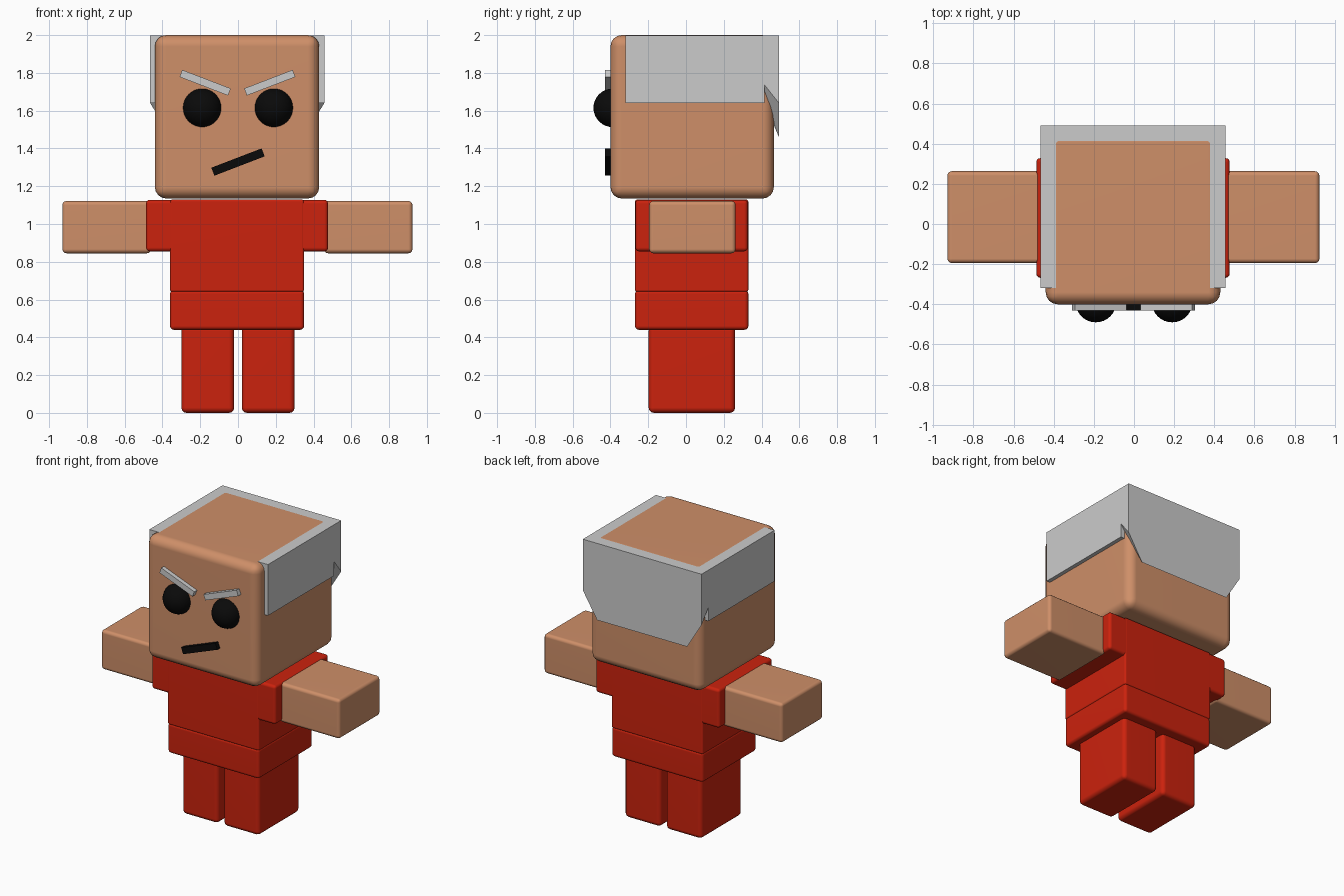
import bpy, bmesh, math

if "Cube" in bpy.data.objects:
    bpy.data.objects.remove(bpy.data.objects["Cube"])


def material(name, rgb):
    m = bpy.data.materials.new(name)
    m.diffuse_color = (*rgb, 1)
    m.use_nodes = True
    m.node_tree.nodes["Principled BSDF"].inputs["Base Color"].default_value = m.diffuse_color
    return m


SKIN = material("skin", (0.62, 0.275, 0.14))
RED = material("red cloth", (0.60, 0.016, 0.004))
GREY = material("grey hair", (0.60, 0.60, 0.60))
BLACK = material("black", (0.003, 0.003, 0.003))


def finish(bm, name, mat):
    bmesh.ops.recalc_face_normals(bm, faces=bm.faces)
    me = bpy.data.meshes.new(name)
    bm.to_mesh(me)
    bm.free()
    me.materials.append(mat)
    ob = bpy.data.objects.new(name, me)
    bpy.context.collection.objects.link(ob)
    return ob


def box(name, x, y, z, mat, bevel=0.0, segments=3):
    """Box from (min, max) ranges with optional rounded edges."""
    bm = bmesh.new()
    bmesh.ops.create_cube(bm, size=1)
    for v in bm.verts:
        v.co = [r[0] if c < 0 else r[1] for c, r in zip(v.co, (x, y, z))]
    if bevel:
        bmesh.ops.bevel(bm, geom=bm.edges[:], offset=bevel, segments=segments,
                        profile=0.5, affect='EDGES')
        for f in bm.faces:
            f.smooth = True
    ob = finish(bm, name, mat)
    if bevel:
        # flat sides stay flat while the rounded edges blend
        ob.modifiers.new("normals", 'WEIGHTED_NORMAL')
    return ob


def face_bar(name, x, z, length, height, angle, mat):
    """Thin tilted bar on the front of the head."""
    ob = box(name, (-length / 2, length / 2), (-0.43, -0.395),
             (-height / 2, height / 2), mat)
    ob.location = (x, 0, z)
    ob.rotation_euler.y = -math.radians(angle)


# Head
box("head", (-0.44, 0.43), (-0.40, 0.465), (1.135, 2.0), SKIN, 0.06, 4)

# Torso, hem and sleeves
box("torso", (-0.36, 0.35), (-0.27, 0.33), (0.64, 1.13), RED, 0.012, 2)
box("shirt_hem", (-0.36, 0.35), (-0.27, 0.33), (0.44, 0.65), RED, 0.02)
box("sleeves", (-0.487, 0.477), (-0.268, 0.328), (0.855, 1.128), RED, 0.02)

# Limbs
for side, s in (("left", -1), ("right", 1)):
    cx = -0.003 + s * 0.692
    box(side + "_arm", (cx - 0.235, cx + 0.235), (-0.195, 0.263),
        (0.845, 1.122), SKIN, 0.022)
    box(side + "_leg", (s * 0.16 - 0.14, s * 0.16 + 0.14), (-0.198, 0.26),
        (0, 0.46), RED, 0.028)

# Hair: two side slabs and a tapered flap at the back
HX, TOP = -0.004, 1.9985
for side, s in (("left", -1), ("right", 1)):
    xs = sorted((HX + s * 0.37, HX + s * 0.461))
    box(side + "_hair", xs, (-0.32, 0.415), (1.64, TOP), GREY)
bm = bmesh.new()
for s in (-1, 1):
    for x, y, z in ((0.461, 0.405, TOP), (0.461, 0.492, TOP),
                    (0.461, 0.405, 1.75), (0.461, 0.492, 1.64),
                    (0.35, 0.492, 1.46), (0.35, 0.415, 1.64)):
        bm.verts.new((HX + s * x, y, z))
bmesh.ops.convex_hull(bm, input=bm.verts[:])
bmesh.ops.dissolve_limit(bm, angle_limit=0.01, verts=bm.verts[:], edges=bm.edges[:])
finish(bm, "back_hair", GREY)

# Eyes, brows and crooked mouth
for side, s in (("left", -1), ("right", 1)):
    bm = bmesh.new()
    bmesh.ops.create_uvsphere(bm, u_segments=32, v_segments=16, radius=0.102)
    for f in bm.faces:
        f.smooth = True
    eye = finish(bm, side + "_eye", BLACK)
    eye.location = (s * 0.19, -0.388, 1.615)
    face_bar(side + "_brow", s * 0.171 - 0.003, 1.748, 0.275, 0.04, s * 21, GREY)
face_bar("mouth", 0, 1.328, 0.285, 0.045, 21, BLACK)
